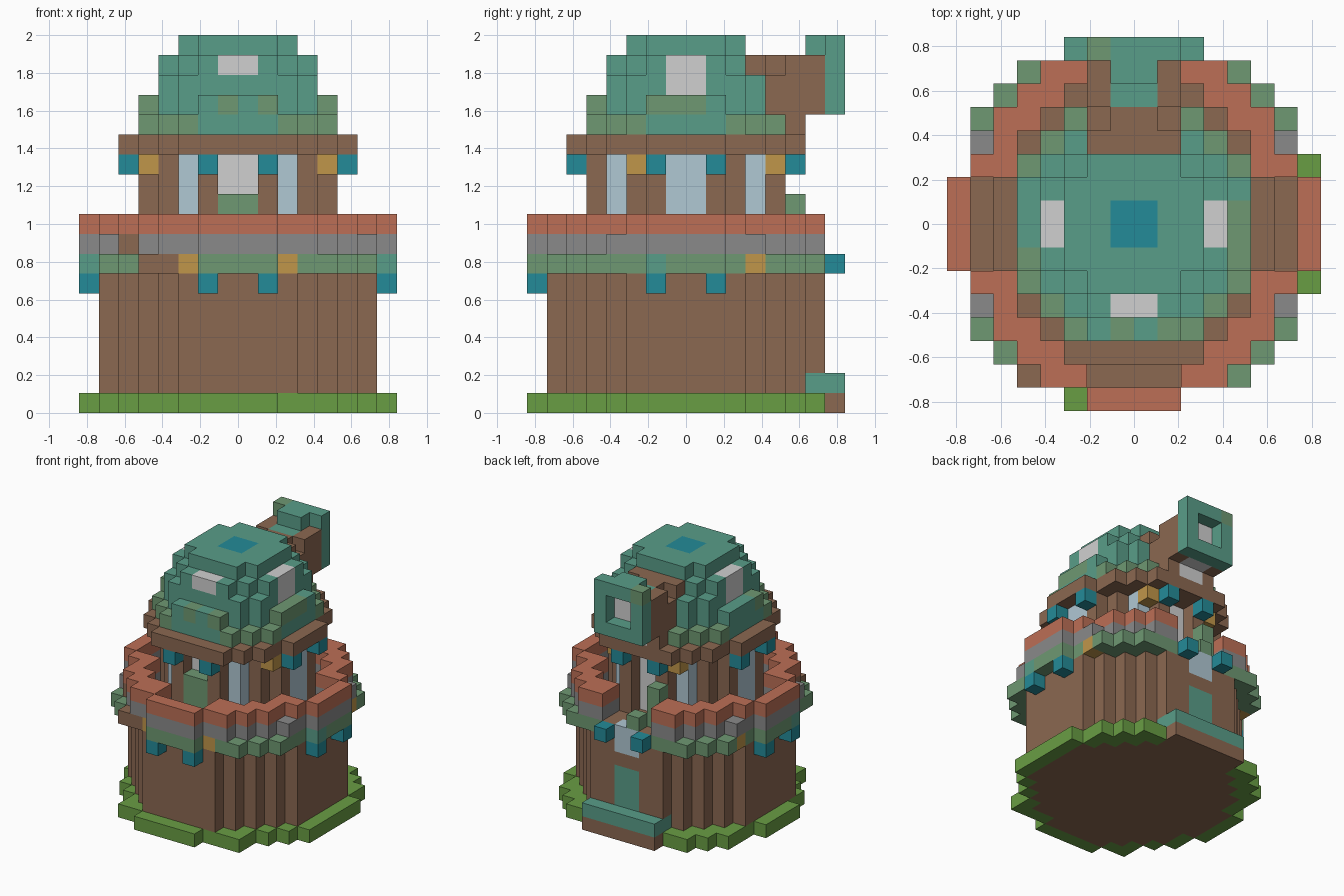
import bpy, bmesh
from math import hypot
from mathutils import Vector

cube = bpy.data.objects.get("Cube")
if cube:
    bpy.data.objects.remove(cube)

S = 2 / 19          # edge length of one block
PALETTE = {
    "grass": (105, 157, 68), "brown": (139, 104, 81), "teal": (89, 157, 137),
    "moss": (110, 152, 114), "grey": (138, 138, 138), "terracotta": (188, 111, 86),
    "pale": (208, 208, 208), "glass": (176, 200, 212), "deep_teal": (36, 139, 152),
    "gold": (192, 150, 74),
}


def linear(c):
    c /= 255
    return c / 12.92 if c < 0.04045 else ((c + 0.055) / 1.055) ** 2.4


MATS = {}
for mat_name, rgb in PALETTE.items():
    m = bpy.data.materials.new(mat_name)
    m.use_nodes = True
    col = (*[linear(c) for c in rgb], 1)
    m.diffuse_color = col
    m.node_tree.nodes["Principled BSDF"].inputs["Base Color"].default_value = col
    MATS[mat_name] = m

blocks = {}         # (i, j, k) -> (part, colour)


def fill(part, colour, layers, rule):
    """Fill blocks whose centre offset (x, y) passes the rule; colour None removes."""
    for k in layers:
        for i in range(-8, 8):
            for j in range(-8, 8):
                if rule(i + 0.5, j + 0.5):
                    if colour:
                        blocks[i, j, k] = (part, colour)
                    else:
                        blocks.pop((i, j, k), None)


def disc(r):
    return lambda x, y: hypot(x, y) < r


def box(x0, x1, y0, y1):
    return lambda x, y: x0 < x < x1 and y0 < y < y1


def at(x, y):
    """Mirrored blocks at (+-x, +-y)."""
    return lambda a, b: abs(a) == x and abs(b) == y


def pair(x, y):
    """Two blocks mirrored left to right."""
    return lambda a, b: abs(a) == x and b == y


# Ground ring and lower tower
fill("grass_base", "grass", [0], disc(8))
for x, y in ((-8, 2), (-8, -3), (2, -8), (-7, -5), (-6, -6), (6, -5), (5, -6)):
    blocks.pop((x, y, 0), None)
fill("lower_wall", "brown", range(7), disc(7))
for x, y in ((-7, 2), (-7, -3), (2, -7)):
    blocks[x, y, 0] = ("grass_base", "grass")

# Back entrance: step and door
fill("back_step", "brown", [0], box(-3, 3, 6, 8))
fill("back_step", "teal", [1], box(-3, 3, 6, 8))
fill("lower_wall", "teal", range(2, 5), box(-1, 1, 6, 7))


# Balcony deck and railing
def deck(x, y):
    u, v = sorted((abs(x), abs(y)))
    return hypot(u, v) < 8 and not (v > 7 and u > 2) and y < 7


def floor(x, y):
    r = hypot(x, y)
    return r < 6 or (r < 7 and min(abs(x), abs(y)) < 2)


def rail(x, y):
    corner = min(abs(x), abs(y)) > 4 and hypot(x, y) > 7
    return deck(x, y) and not floor(x, y) and not corner


fill("balcony_deck", "moss", [7], deck)
fill("balcony_deck", "brown", [7], floor)
fill("balcony_deck", "brown", [7], box(-5, -3, -7, -6))
fill("balcony_deck", "gold", [7], pair(2.5, -6.5))
fill("balcony_deck", "gold", [7], pair(6.5, 3.5))
fill("balcony_deck", "teal", [7], pair(7.5, -1.5))
fill("balcony_rail", "grey", [8], rail)
fill("balcony_rail", "terracotta", [9],
     lambda x, y: rail(x, y) and not (abs(x) > 6 and abs(y) > 3))
# Railing on the diagonals, one block further in than the deck corners
for k, colour in ((8, "grey"), (9, "terracotta")):
    for a, b in ((5.5, 4.5), (4.5, 5.5)):
        fill("balcony_rail", colour, [k], at(a, b))
fill("balcony_rail", "brown", [8], box(-6, -5, -5, -4))
fill("lower_wall", "glass", [6, 7], box(-1, 1, 6, 7))

# Lanterns under the balcony
fill("lower_lanterns", "deep_teal", [6], at(7.5, 1.5))
fill("lower_lanterns", "deep_teal", [6], pair(1.5, -7.5))
fill("lower_lanterns", "deep_teal", [7], pair(1.5, 7.5))

# Upper room with windows and recessed doorways
fill("upper_wall", "brown", range(8, 13), disc(4.9))
fill("upper_wall", "glass", range(8, 13), at(2.5, 3.5))
fill("upper_wall", "glass", range(8, 13), at(4.5, 0.5))
fill("upper_wall", "pale", range(8, 13), at(0.5, 3.5))
fill("upper_wall", None, range(11, 13), box(-1, 1, -5, -4))
fill("upper_wall", "moss", range(8, 11), box(-1, 1, -5, -4))
fill("upper_wall", None, range(8, 13), box(-1, 1, 4, 5))
fill("back_plants", "moss", range(8, 11), box(-2, -1, 5, 6))
fill("back_plants", "moss", [8], box(-1, 0, 6, 7))

# Roof brim with hanging lanterns
fill("roof_brim", "brown", [13],
     lambda x, y: hypot(x, y) < 6.05 and not (abs(x) > 5 and abs(y) > 2))
fill("upper_lanterns", "deep_teal", [12], at(1.5, 5.5))
fill("upper_lanterns", "deep_teal", [12], at(5.5, 1.5))
fill("upper_lanterns", "gold", [12], pair(4.5, -2.5))
fill("upper_lanterns", "gold", [12], pair(2.5, 4.5))

# Stepped dome, with a raised bar on each side of its second course
fill("dome", "moss", [14], disc(5.2))
fill("dome", "teal", [14], box(-2, 2, -5, -4))
fill("dome", "teal", [14], lambda x, y: abs(x) == 4.5 and abs(y) < 2)
fill("dome", "teal", [15, 16], disc(4.4))
fill("dome", "teal", [15], box(-2, 2, -5, -4))
fill("dome", "teal", [15], lambda x, y: abs(x) == 4.5 and abs(y) < 2)
fill("dome", "moss", [15], box(4, 5, -2, 1))
fill("dome", "moss", [15], box(-5, -4, -2, -1))
fill("dome", "moss", [15], lambda x, y: x in (-0.5, 1.5) and y == -4.5)
fill("dome", "teal", [17], disc(4))
fill("dome", "teal", [18], disc(3.2))
fill("dome", "deep_teal", [18], box(-1, 1, -1, 1))
fill("dome", "pale", [16, 17], at(3.5, 0.5))
fill("dome", "pale", [17], box(-1, 1, -4, -3))

# Telescope at the back
fill("telescope", "brown", [13, 14], box(-2, 2, 4, 6))
fill("telescope", "pale", [14], box(-1, 1, 5, 6))
fill("telescope", "brown", [15, 16], box(-2, 2, 4, 7))
fill("telescope", "brown", [17], box(-2, 2, 3, 7))
fill("telescope", None, [17], pair(1.5, 4.5))
fill("telescope", "teal", range(15, 18), box(-1, 1, 5, 6))
fill("telescope", "pale", range(15, 18), box(-1, 1, 6, 7))
fill("telescope", "teal", [18], box(-1, 1, 6, 7))
fill("telescope", "teal", range(15, 19), box(-2, 2, 7, 8))
fill("telescope", None, [16, 17], box(-1, 1, 7, 8))
fill("telescope", "moss", [18], box(-2, -1, 7, 8))


def build(part):
    """Mesh the exposed block faces of one part."""
    bm = bmesh.new()
    mesh = bpy.data.meshes.new(part)
    slots = []
    for cell, (owner, colour) in blocks.items():
        if owner != part:
            continue
        if colour not in slots:
            slots.append(colour)
            mesh.materials.append(MATS[colour])
        centre = Vector(cell) + Vector((0.5, 0.5, 0.5))
        for axis in range(3):
            for side in (-1, 1):
                n = Vector((0, 0, 0))
                n[axis] = side
                if tuple(int(c) for c in Vector(cell) + n) in blocks:
                    continue
                a = Vector((0, 0, 0))
                a[(axis + 1) % 3] = 0.5
                b = n.cross(a)
                mid = centre + n / 2
                corners = (mid - a - b, mid + a - b, mid + a + b, mid - a + b)
                face = bm.faces.new([bm.verts.new(c * S) for c in corners])
                face.material_index = slots.index(colour)
    bmesh.ops.remove_doubles(bm, verts=bm.verts, dist=S / 100)
    bm.to_mesh(mesh)
    bm.free()
    bpy.context.collection.objects.link(bpy.data.objects.new(part, mesh))


for part in sorted({p for p, _ in blocks.values()}):
    build(part)
